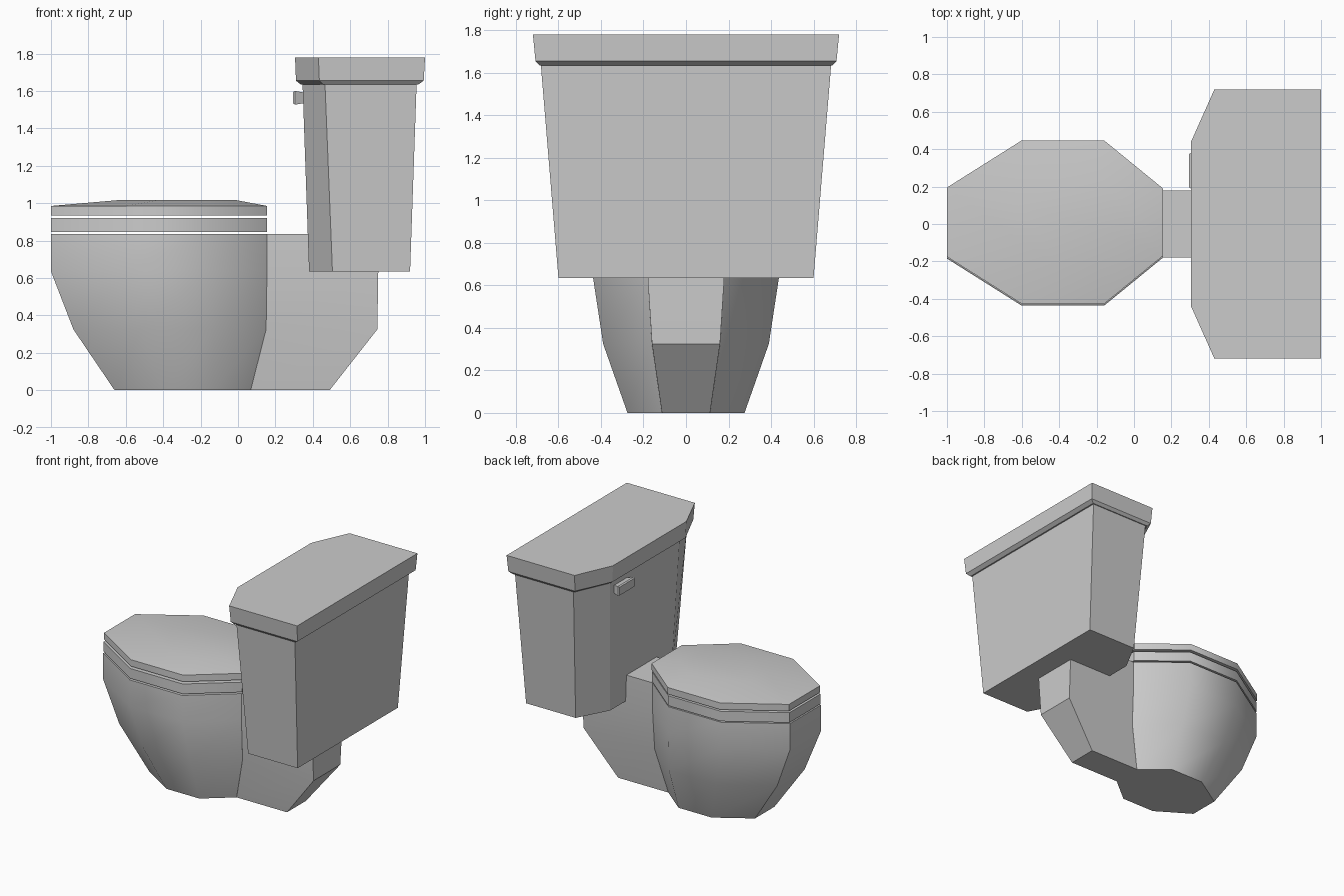
import bpy, bmesh
from math import radians

if "Cube" in bpy.data.objects:
    bpy.data.objects.remove(bpy.data.objects["Cube"])


def loft(name, rings, smooth_angle):
    """Closed solid through rings of equally many 3D points, bottom to top."""
    bm = bmesh.new()
    loops = [[bm.verts.new(p) for p in ring] for ring in rings]
    n = len(loops[0])
    for a, b in zip(loops, loops[1:]):
        for i in range(n):
            j = (i + 1) % n
            bm.faces.new((a[i], a[j], b[j], b[i]))
    bm.faces.new(loops[0][::-1])
    bm.faces.new(loops[-1])
    bmesh.ops.recalc_face_normals(bm, faces=bm.faces)
    mesh = bpy.data.meshes.new(name)
    bm.to_mesh(mesh)
    bm.free()
    ob = bpy.data.objects.new(name, mesh)
    bpy.context.collection.objects.link(ob)
    bpy.ops.object.select_all(action='DESELECT')
    ob.select_set(True)
    bpy.context.view_layer.objects.active = ob
    bpy.ops.object.shade_smooth_by_angle(angle=radians(smooth_angle))
    return ob


def mirrored(half):
    """Full outline from its -y half, mirrored across y = 0."""
    return half + [(x, -y) for x, y in reversed(half)]


BOWL = mirrored([(-1, -0.185), (-0.6, -0.437), (-0.16, -0.437), (0.155, -0.18)])


def bowl_ring(z, scale=1.0, dx=0.0, dy=0.0):
    return [(x * scale + dx, y * scale + dy, z) for x, y in BOWL]


def tank_ring(z, front, chamfer, back, inner, outer):
    half = [(back, -outer), (chamfer, -outer), (front, -inner)]
    return [(x, -y, z) for x, y in mirrored(half)]


def box_ring(z, x0, x1, y0, y1):
    return [(x0, y0, z), (x1, y0, z), (x1, y1, z), (x0, y1, z)]


# Bowl: octagonal, tapering to the floor
loft("bowl", [bowl_ring(0, 0.63, -0.03), bowl_ring(0.325, 0.892, 0.012),
              bowl_ring(0.635), bowl_ring(0.835)], 45)

# Neck carrying the tank
loft("neck", [box_ring(z, x0, x1, -w, w) for z, x0, x1, w in (
    (0, 0.05, 0.49, 0.113), (0.325, 0.13, 0.745, 0.16),
    (0.635, 0.135, 0.75, 0.18), (0.834, 0.135, 0.75, 0.18))], 20)

# Seat and domed lid, with thin gaps between
loft("seat", [bowl_ring(0.845, dy=0.004), bowl_ring(0.92, dy=0.004)], 45)
loft("seat_lid", [bowl_ring(0.935, dy=0.01), bowl_ring(0.985, dy=0.01),
                  bowl_ring(1.018, 0.52, -0.1, 0.01)], 45)

# Tank with chamfered front corners
loft("tank", [tank_ring(0.635, 0.38, 0.505, 0.92, 0.367, 0.60),
              tank_ring(1.64, 0.345, 0.465, 0.955, 0.415, 0.683)], 20)

# Tank lid with bevelled underside
loft("tank_lid", [tank_ring(1.635, 0.335, 0.455, 0.965, 0.42, 0.69),
                  tank_ring(1.655, 0.31, 0.435, 0.993, 0.436, 0.708),
                  tank_ring(1.78, 0.305, 0.43, 1.0, 0.44, 0.72)], 20)

# Flush lever: slightly tapered block on the tank front
loft("flush_lever", [[(x, y0, z0), (x, y1, z0), (x, y1, z1), (x, y0, z1)]
                     for x, y0, y1, z0, z1 in (
    (0.36, 0.22, 0.36, 1.535, 1.59), (0.305, 0.19, 0.38, 1.527, 1.6),
    (0.295, 0.195, 0.375, 1.532, 1.595))], 20)
